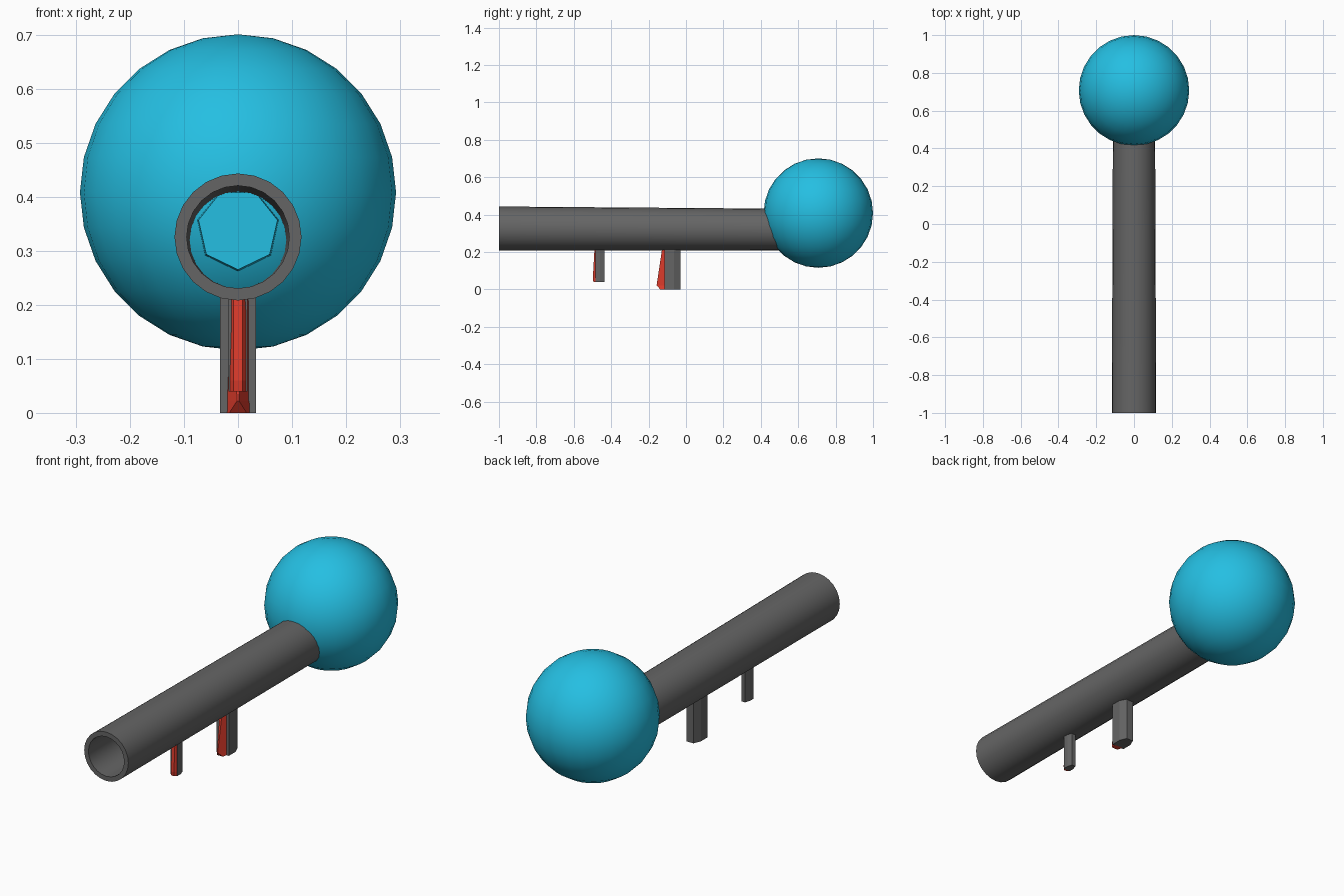
import bpy, bmesh
from math import sin, cos, pi, radians

if "Cube" in bpy.data.objects:
    bpy.data.objects.remove(bpy.data.objects["Cube"])


def paint(ob, name, rgb):
    mat = bpy.data.materials.get(name) or bpy.data.materials.new(name)
    mat.diffuse_color = (*rgb, 1)
    mat.use_nodes = True
    mat.node_tree.nodes["Principled BSDF"].inputs["Base Color"].default_value = mat.diffuse_color
    ob.data.materials.append(mat)


def smooth(ob, angle):
    bpy.ops.object.select_all(action='DESELECT')
    ob.select_set(True)
    bpy.context.view_layer.objects.active = ob
    bpy.ops.object.shade_smooth_by_angle(angle=radians(angle))


def loft(name, rings, loop=False):
    """Skin rings of points; cap the ends, or join last ring to first."""
    bm = bmesh.new()
    rows = [[bm.verts.new(p) for p in ring] for ring in rings]
    n = len(rows[0])
    pairs = list(zip(rows, rows[1:]))
    if loop:
        pairs.append((rows[-1], rows[0]))
    else:
        bm.faces.new(rows[0])
        bm.faces.new(rows[-1])
    for a, b in pairs:
        for i in range(n):
            j = (i + 1) % n
            bm.faces.new((a[i], a[j], b[j], b[i]))
    bmesh.ops.recalc_face_normals(bm, faces=bm.faces)
    me = bpy.data.meshes.new(name)
    bm.to_mesh(me)
    bm.free()
    ob = bpy.data.objects.new(name, me)
    bpy.context.collection.objects.link(ob)
    return ob


def circle(y, z, r, n, start=0.0):
    return [(r * cos(start + 2 * pi * i / n), y,
             z + r * sin(start + 2 * pi * i / n)) for i in range(n)]


BLUE, RED, GREY = (0.018, 0.52, 0.76), (0.74, 0.045, 0.025), (0.13, 0.13, 0.13)

# hollow, slightly tapered barrel
barrel = loft("barrel", [circle(-1, .3255, .1175, 24), circle(.55, .3195, .1115, 24),
                         circle(.55, .3195, .089, 24), circle(-1, .3255, .095, 24)], loop=True)
paint(barrel, "dark_grey", GREY)
smooth(barrel, 35)

# big ball on the back end
bpy.ops.mesh.primitive_uv_sphere_add(segments=28, ring_count=14, radius=.2925,
                                     location=(0, .7075, .408))
ball = bpy.context.object
ball.name = "ball"
paint(ball, "blue", BLUE)
smooth(ball, 60)

# seven-sided neck of the ball, inside the barrel
neck = loft("ball_neck", [circle(.38, .34, .075, 7, -pi / 2),
                          circle(.56, .34, .082, 7, -pi / 2)])
paint(neck, "blue", BLUE)


def handle(prefix, w, front, mid, back, z0, red_w, nose):
    """Grey chamfered post with a red wedge-shaped insert on its front.
    nose lists (height, y, half width) of the insert's front edge."""
    top = .222
    section = [(-w, front), (w, front), (w, mid), (w * .55, back),
               (-w * .55, back), (-w, mid)]
    post = loft(prefix + "_post", [[(x, y, z) for x, y in section] for z in (z0, top)])
    paint(post, "dark_grey", GREY)
    rings = [[(-red_w, front + .005, z), (-h, y, z), (h, y, z), (red_w, front + .005, z)]
             for z, y, h in nose]
    insert = loft(prefix + "_insert", rings)
    paint(insert, "red", RED)


# handle and smaller front post
handle("handle", .033, -.116, -.065, -.03, 0, .022,
       [(0, -.138, .016), (.022, -.157, .002), (.222, -.127, .007)])
handle("front_post", .018, -.485, -.46, -.435, .04, .018,
       [(.04, -.495, .008), (.06, -.498, .008), (.222, -.489, .008)])
